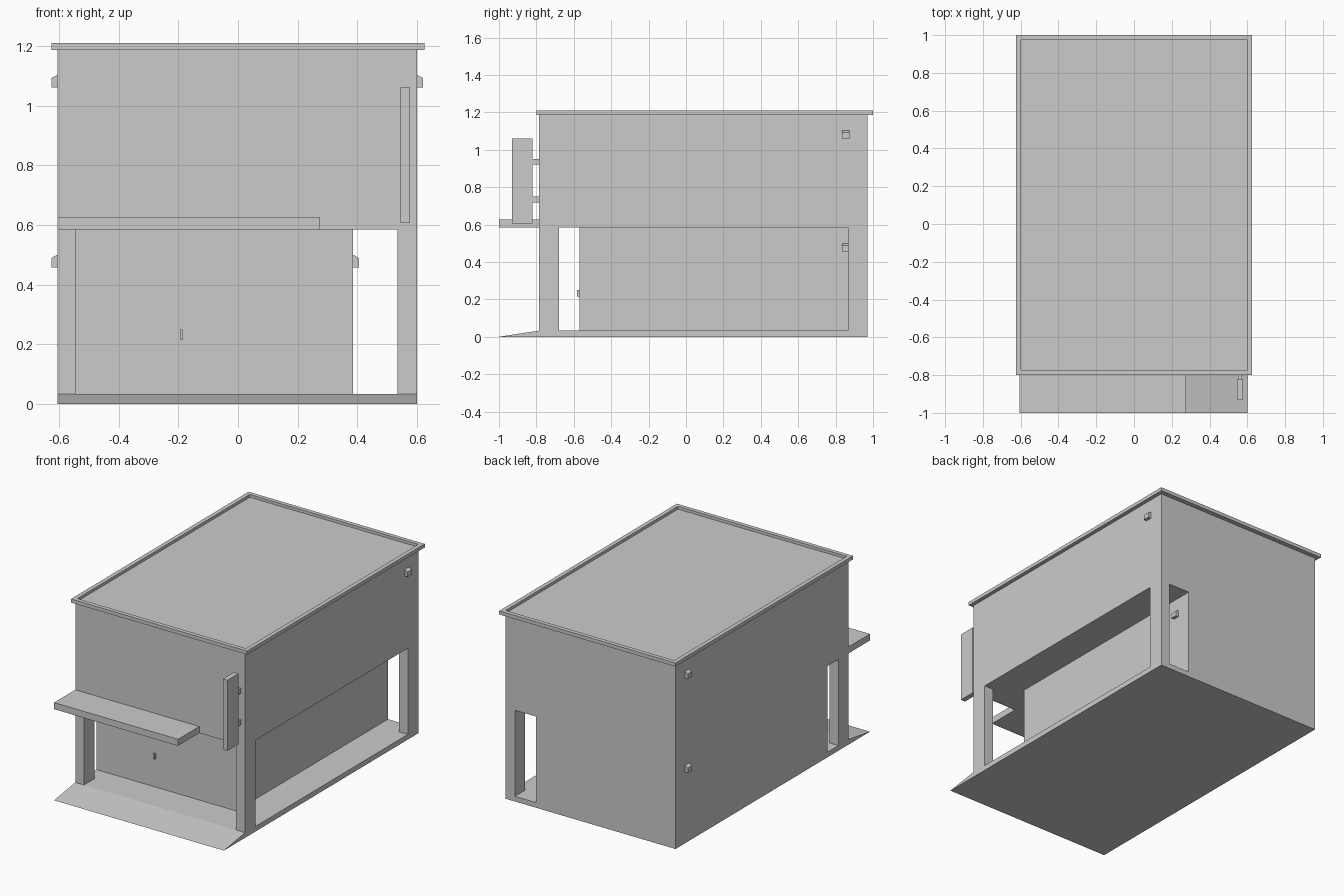
import bpy, bmesh

if "Cube" in bpy.data.objects:
    bpy.data.objects.remove(bpy.data.objects["Cube"])

L, R = -0.605, 0.60        # side walls
F, B = -0.785, 0.97        # front and back walls


def finish(name, bm):
    bmesh.ops.recalc_face_normals(bm, faces=bm.faces)
    me = bpy.data.meshes.new(name)
    bm.to_mesh(me)
    bm.free()
    ob = bpy.data.objects.new(name, me)
    bpy.context.collection.objects.link(ob)
    return ob


def prism(name, profile, offset):
    """Extrude a closed 3D profile by an offset vector."""
    bm = bmesh.new()
    face = bm.faces.new([bm.verts.new(p) for p in profile])
    ext = bmesh.ops.extrude_face_region(bm, geom=[face], use_keep_orig=True)
    bmesh.ops.translate(bm, vec=offset,
                        verts=[v for v in ext["geom"] if isinstance(v, bmesh.types.BMVert)])
    return finish(name, bm)


def box(name, x0, x1, y0, y1, z0, z1):
    return prism(name, [(x0, y0, z0), (x1, y0, z0), (x1, y1, z0), (x0, y1, z0)],
                 (0, 0, z1 - z0))


# ground slab and entrance ramp
box("ground_slab", L, R, F, B, 0, 0.033)
prism("entrance_ramp", [(L, -1, 0), (L, F, 0), (L, F, 0.033)], (R - L, 0, 0))

# ground floor room, set back from the front and right
box("ground_floor_room", L, 0.385, -0.57, B, 0.033, 0.585)
box("door_handle", -0.195, -0.184, -0.582, -0.57, 0.215, 0.25)

# corner posts carrying the overhang
for name, x0, x1, y0, y1 in (("front_left_post", L, -0.543, F, -0.68),
                             ("front_right_post", 0.535, R, F, -0.68),
                             ("back_right_post", 0.535, R, 0.865, B)):
    box(name, x0, x1, y0, y1, 0.033, 0.585)

# upper storey
box("upper_floor", L, R, F, B, 0.585, 1.19)

# flat roof: slab with a sunken top, leaving a raised rim
roof = box("roof", -0.625, 0.625, -0.80, 1.0, 1.187, 1.21)
bm = bmesh.new()
bm.from_mesh(roof.data)
top = max(bm.faces, key=lambda f: f.calc_center_median().z)
bmesh.ops.inset_individual(bm, faces=[top], thickness=0.038)
ext = bmesh.ops.extrude_discrete_faces(bm, faces=[top])
bmesh.ops.translate(bm, vec=(0, 0, -0.018), verts=ext["faces"][0].verts)
bm.to_mesh(roof.data)
bm.free()

# front canopy
box("canopy", L, 0.275, -1, F, 0.585, 0.627)

# projecting sign board on two brackets
box("sign_board", 0.545, 0.577, -0.93, -0.82, 0.607, 1.06)
for name, z in (("lower_sign_bracket", 0.718), ("upper_sign_bracket", 0.92)):
    box(name, 0.551, 0.571, -0.82, F, z, z + 0.031)

# sloped-top vents on the side walls
for name, x, s, z in (("upper_right_vent", R, 1, 1.06), ("upper_left_vent", L, -1, 1.06),
                      ("lower_right_vent", 0.385, 1, 0.457), ("lower_left_vent", L, -1, 0.457)):
    out = x + s * 0.021
    prism(name, [(x, 0.833, z), (out, 0.833, z), (out, 0.833, z + 0.032), (x, 0.833, z + 0.043)],
          (0, 0.042, 0))
